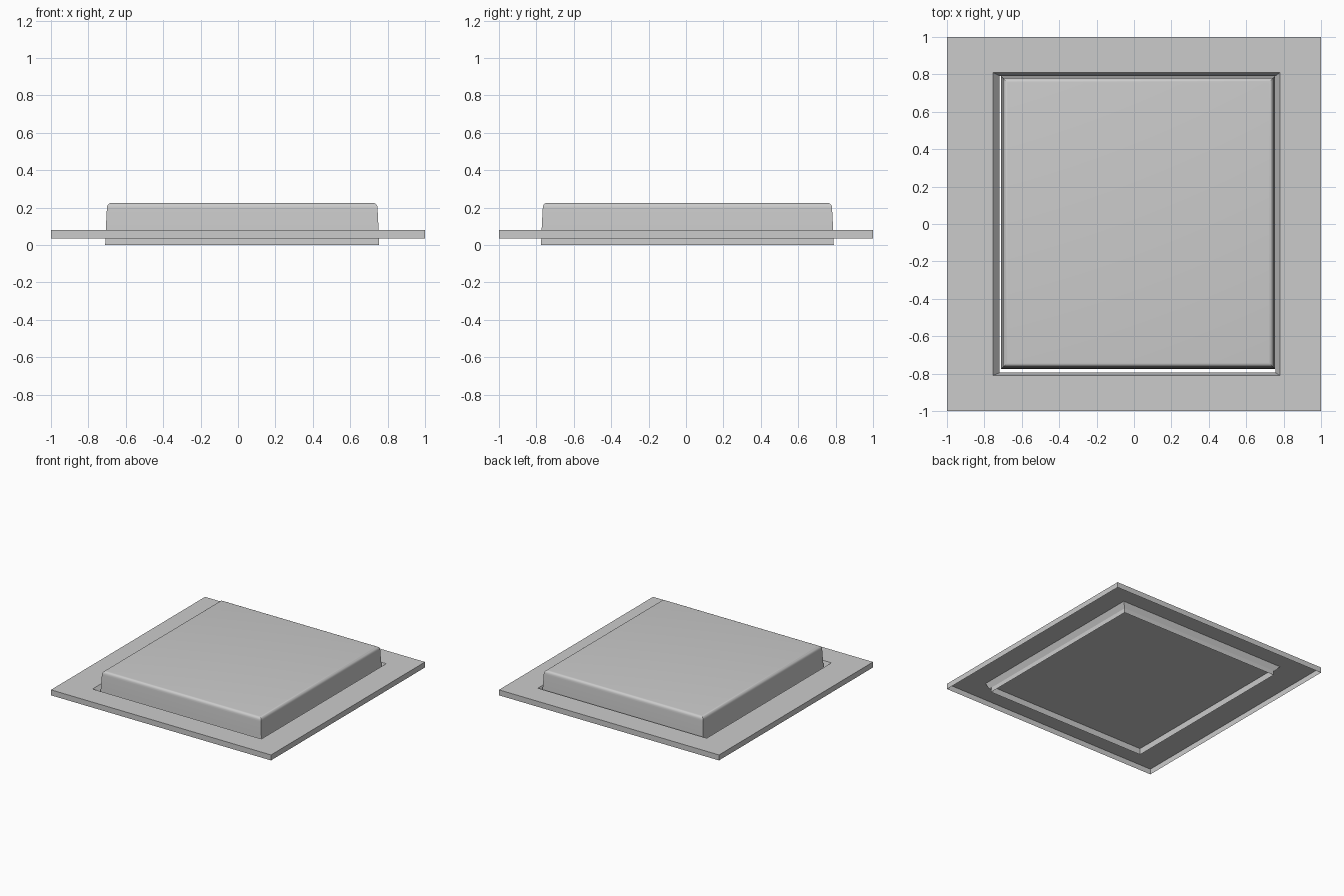
import bpy
import bmesh
import math

cube = bpy.data.objects.get("Cube")
if cube:
    bpy.data.objects.remove(cube, do_unlink=True)

grey = bpy.data.materials.new("light_grey")
grey.use_nodes = True
grey.diffuse_color = (0.6, 0.6, 0.6, 1)
grey.node_tree.nodes["Principled BSDF"].inputs["Base Color"].default_value = (0.6, 0.6, 0.6, 1)


def rect_loft(name, rings, cap_top=False, smooth=False):
    """Join rectangles (x0, x1, y0, y1, z) into one sheet."""
    bm = bmesh.new()
    loops = [[bm.verts.new(p) for p in
              ((x0, y0, z), (x1, y0, z), (x1, y1, z), (x0, y1, z))]
             for x0, x1, y0, y1, z in rings]
    for a, b in zip(loops, loops[1:]):
        for i in range(4):
            j = (i + 1) % 4
            bm.faces.new((a[i], a[j], b[j], b[i]))
    if cap_top:
        bm.faces.new(loops[-1])
    mesh = bpy.data.meshes.new(name)
    bm.to_mesh(mesh)
    bm.free()
    mesh.materials.append(grey)
    obj = bpy.data.objects.new(name, mesh)
    bpy.context.collection.objects.link(obj)
    if smooth:
        bpy.ops.object.select_all(action="DESELECT")
        obj.select_set(True)
        bpy.context.view_layer.objects.active = obj
        bpy.ops.object.shade_smooth_by_angle(angle=math.radians(35))
    return obj


# Base plate: open underneath, with a sloped frame around the opening
rect_loft("base_plate", [
    (-1, 1, -1, 1, 0.035),
    (-1, 1, -1, 1, 0.08),
    (-0.755, 0.78, -0.81, 0.81, 0.08),
    (-0.718, 0.757, -0.795, 0.792, 0.035),
])


# Raised button: tapered walls with a rounded top edge
def button_ring(inset, z):
    return (-0.71 + inset, 0.755 - inset, -0.775 + inset, 0.79 - inset, z)


rings = [button_ring(0, 0), button_ring(0.003, 0.08), button_ring(0.009, 0.195)]
radius = 0.025
for step in range(1, 6):
    t = math.radians(18 * step)
    rings.append(button_ring(0.009 + radius * (1 - math.cos(t)),
                             0.2 + radius * math.sin(t)))
rect_loft("button", rings, cap_top=True, smooth=True)

# Floor set up inside the hollow underside of the button
floor = rect_loft("button_floor", [button_ring(0.002, 0.05)], cap_top=True)
floor.data.flip_normals()
